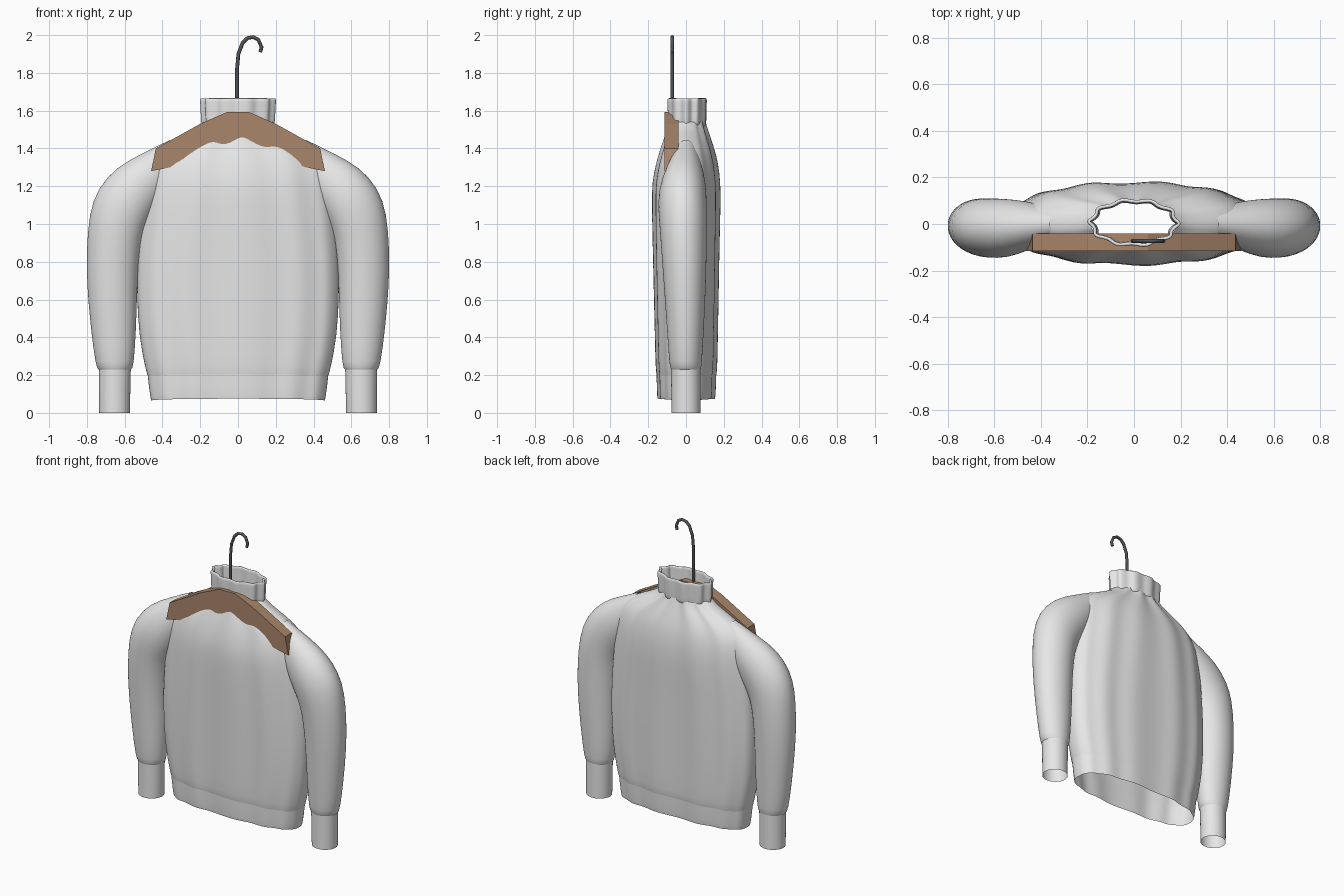
import bpy, bmesh, math

cube = bpy.data.objects.get("Cube")
if cube:
    bpy.data.objects.remove(cube)


def material(name, rgb):
    mat = bpy.data.materials.new(name)
    mat.use_nodes = True
    mat.diffuse_color = (*rgb, 1)
    mat.node_tree.nodes["Principled BSDF"].inputs["Base Color"].default_value = (*rgb, 1)
    return mat


WOOL = material("light grey wool", (0.8, 0.8, 0.8))
WOOD = material("brown wood", (0.4, 0.24, 0.145))
METAL = material("dark metal", (0.08, 0.085, 0.09))
SEGMENTS = 64
ANGLES = [2 * math.pi * i / SEGMENTS for i in range(SEGMENTS)]


def add_object(name, bm, mat, smooth=True):
    bmesh.ops.recalc_face_normals(bm, faces=bm.faces)
    mesh = bpy.data.meshes.new(name)
    bm.to_mesh(mesh)
    bm.free()
    mesh.materials.append(mat)
    if smooth:
        mesh.shade_smooth()
    obj = bpy.data.objects.new(name, mesh)
    bpy.context.collection.objects.link(obj)
    return obj


def loft(name, rings, mat, subdivide=1, thickness=0):
    """Skin a stack of closed rings into an open tube."""
    bm = bmesh.new()
    loops = [[bm.verts.new(p) for p in ring] for ring in rings]
    for a, b in zip(loops, loops[1:]):
        for i in range(SEGMENTS):
            j = (i + 1) % SEGMENTS
            bm.faces.new((a[i], a[j], b[j], b[i]))
    obj = add_object(name, bm, mat)
    if thickness:
        wall = obj.modifiers.new("wall", 'SOLIDIFY')
        wall.thickness = thickness
        wall.offset = -1
    if subdivide:
        sub = obj.modifiers.new("smooth", 'SUBSURF')
        sub.levels = sub.render_levels = subdivide
    return obj


def power(value, exponent):
    return math.copysign(abs(value) ** exponent, value)


def body_ring(z, half_width, front, back, squareness, fold=0.007, sag=0):
    """Squarish oval with soft vertical folds."""
    ring = []
    for t in ANGLES:
        c, s = math.cos(t), math.sin(t)
        x = half_width * power(c, 2 / squareness)
        y = (back if s > 0 else front) * abs(power(s, 2 / squareness))
        y += fold * abs(s) * math.copysign(1, s) * math.cos(13 * t + 0.6)
        ring.append((x, y, z + sag * abs(s)))
    return ring


# Body: height, half width, front, back, squareness
body = [
    (0.20, 0.480, -0.150, 0.156, 2.6),
    (0.225, 0.488, -0.156, 0.162, 2.6),
    (0.40, 0.525, -0.160, 0.165, 2.6),
    (0.65, 0.538, -0.166, 0.170, 2.6),
    (0.90, 0.530, -0.172, 0.174, 2.5),
    (1.10, 0.512, -0.176, 0.180, 2.4),
    (1.22, 0.500, -0.176, 0.180, 2.3),
    (1.33, 0.485, -0.152, 0.166, 2.2),
    (1.40, 0.430, -0.130, 0.146, 2.1),
    (1.46, 0.320, -0.110, 0.126, 2.0),
    (1.50, 0.230, -0.096, 0.112, 2.0),
    (1.54, 0.185, -0.088, 0.100, 2.0),
]
loft("body", [body_ring(*row) for row in body], WOOL)

# Hem band
hem = [
    (0.065, 0.460, -0.146, 0.150, 2.6),
    (0.08, 0.464, -0.148, 0.152, 2.6),
    (0.14, 0.472, -0.150, 0.155, 2.6),
    (0.212, 0.480, -0.151, 0.157, 2.6),
]
loft("hem_band", [body_ring(*row, sag=0.01 * (row[0] < 0.1)) for row in hem], WOOL)


# Ribbed collar
def collar_ring(z, scale):
    ring = []
    for t in ANGLES:
        r = scale * (1 + 0.055 * math.cos(10 * t + 0.5))
        ring.append((0.193 * r * math.cos(t), 0.006 + 0.103 * r * math.sin(t), z))
    return ring


collar = [(1.515, 0.93), (1.53, 0.97), (1.60, 0.98), (1.655, 1), (1.667, 0.99)]
loft("collar", [collar_ring(*row) for row in collar], WOOL, thickness=0.015)

# Sleeves and cuffs: outer x, outer z, inner x, inner z, front, back
sleeve = [
    (0.36, 1.445, 0.34, 1.22, -0.070, 0.070),
    (0.52, 1.368, 0.42, 1.10, -0.118, 0.100),
    (0.645, 1.300, 0.47, 1.02, -0.146, 0.108),
    (0.742, 1.190, 0.50, 0.95, -0.146, 0.110),
    (0.788, 1.060, 0.515, 0.88, -0.138, 0.110),
    (0.802, 0.860, 0.53, 0.75, -0.126, 0.108),
    (0.800, 0.680, 0.535, 0.62, -0.115, 0.104),
    (0.780, 0.450, 0.54, 0.43, -0.100, 0.094),
    (0.752, 0.240, 0.553, 0.240, -0.087, 0.083),
    (0.738, 0.230, 0.566, 0.230, -0.079, 0.077),
]
cuff = [
    (0.737, 0.25, 0.567, 0.25, -0.079, 0.078),
    (0.736, 0.13, 0.570, 0.13, -0.078, 0.078),
    (0.735, 0.00, 0.572, 0.00, -0.077, 0.078),
]


def sleeve_ring(side, ox, oz, ix, iz, front, back):
    ring = []
    for t in ANGLES:
        c, s = math.cos(t), math.sin(t)
        x = (ox + ix) / 2 + c * (ox - ix) / 2
        z = (oz + iz) / 2 + c * (oz - iz) / 2
        ring.append((side * x, (front + back) / 2 + s * (back - front) / 2, z))
    return ring


for label, side in (("left", 1), ("right", -1)):
    loft(label + "_sleeve", [sleeve_ring(side, *row) for row in sleeve], WOOL)
    loft(label + "_cuff", [sleeve_ring(side, *row) for row in cuff], WOOL, subdivide=0)

# Wooden hanger: half outline mirrored, then extruded
half = [(0.06, 1.592), (0.20, 1.53), (0.435, 1.40), (0.46, 1.28), (0.36, 1.30), (0.06, 1.39)]
outline = half + [(-x, z) for x, z in reversed(half)]
bm = bmesh.new()
face = bm.faces.new([bm.verts.new((x, -0.115, z)) for x, z in outline])
grown = bmesh.ops.extrude_face_region(bm, geom=[face], use_keep_orig=True)["geom"]
bmesh.ops.translate(bm, vec=(0, 0.075, 0),
                    verts=[v for v in grown if isinstance(v, bmesh.types.BMVert)])
add_object("wooden_hanger", bm, WOOD, smooth=False)

# Metal hook: bent wire
path = [(-0.005, 1.55), (-0.005, 1.82), (0.002, 1.90), (0.025, 1.96), (0.05, 1.984),
        (0.08, 1.990), (0.108, 1.975), (0.125, 1.935), (0.117, 1.91)]
curve = bpy.data.curves.new("hanger_hook", 'CURVE')
curve.dimensions = '3D'
curve.bevel_depth = 0.01
curve.bevel_resolution = 1
curve.use_fill_caps = True
wire = curve.splines.new('POLY')
wire.points.add(len(path) - 1)
for point, (x, z) in zip(wire.points, path):
    point.co = (x, -0.073, z, 1)
curve.materials.append(METAL)
hook = bpy.data.objects.new("hanger_hook", curve)
bpy.context.collection.objects.link(hook)
